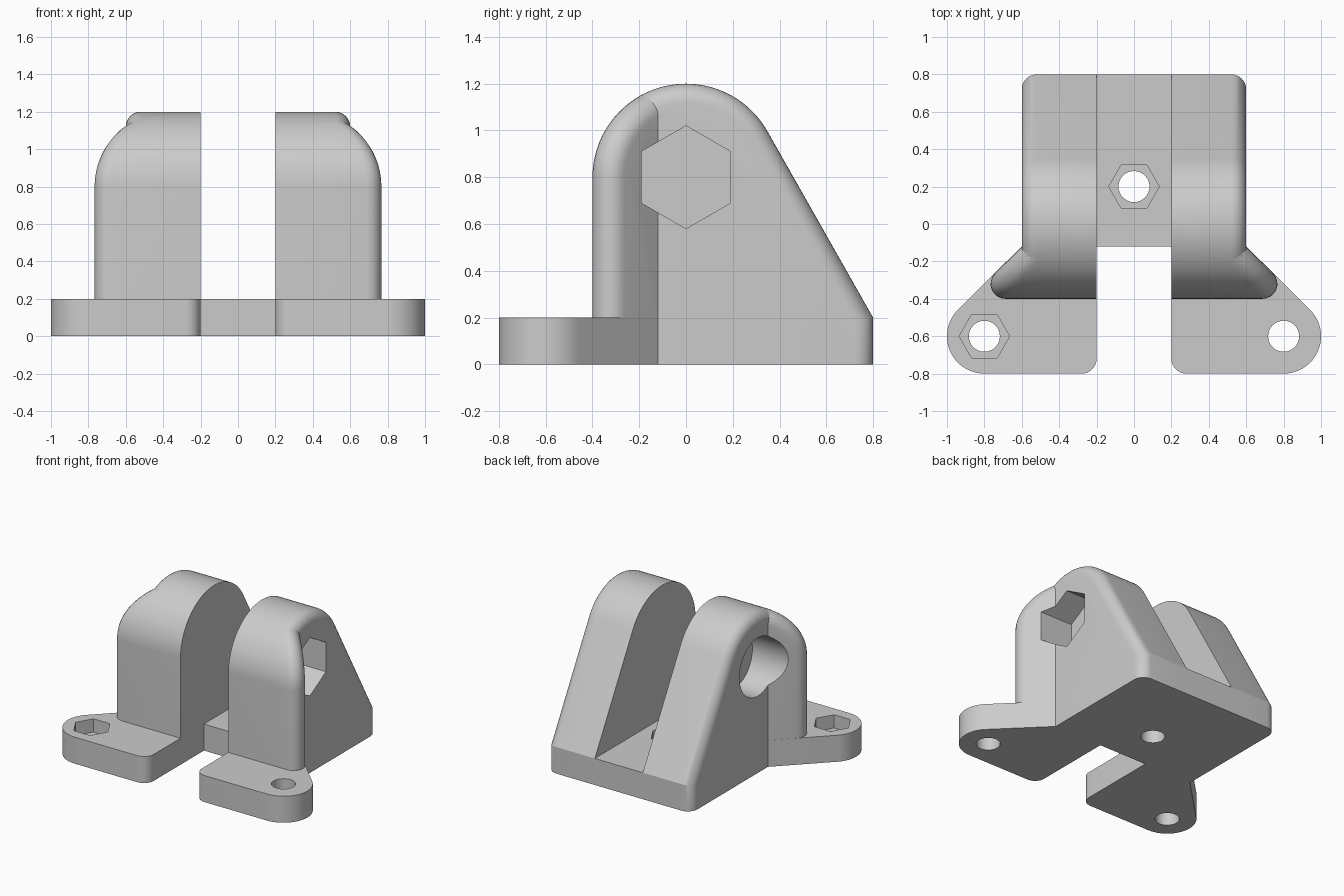
import bpy, bmesh
from math import pi, sin, cos, acos, radians
from mathutils import Vector, Matrix

if "Cube" in bpy.data.objects:
    bpy.data.objects.remove(bpy.data.objects["Cube"], do_unlink=True)

grey = bpy.data.materials.new("matte_grey")
grey.use_nodes = True
grey.diffuse_color = (0.6, 0.6, 0.6, 1)
grey.node_tree.nodes["Principled BSDF"].inputs["Base Color"].default_value = (0.6, 0.6, 0.6, 1)

ROUND = 0.08        # edge rounding
THICK = 0.2         # plate thickness
INNER = 0.2         # inner face of each upright
PIVOT = Vector((0, 0, 0.8))
BOSS = 0.4          # radius of the upright's top


def make_object(name, bm):
    bmesh.ops.recalc_face_normals(bm, faces=bm.faces)
    mesh = bpy.data.meshes.new(name)
    bm.to_mesh(mesh)
    bm.free()
    mesh.materials.append(grey)
    obj = bpy.data.objects.new(name, mesh)
    bpy.context.collection.objects.link(obj)
    return obj


def loft(name, rings):
    """Closed solid through rings of equal length."""
    bm = bmesh.new()
    rows = [[bm.verts.new(p) for p in ring] for ring in rings]
    n = len(rows[0])
    for a, b in zip(rows, rows[1:]):
        for i in range(n):
            j = (i + 1) % n
            bm.faces.new((a[i], a[j], b[j], b[i]))
    bm.faces.new(rows[0])
    bm.faces.new(rows[-1])
    return make_object(name, bm)


def prism(name, outline, z0, z1):
    return loft(name, [[(x, y, z) for x, y in outline] for z in (z0, z1)])


def arc(cx, cy, r, a0, a1, steps):
    return [(cx + r * cos(radians(a0 + (a1 - a0) * i / steps)),
             cy + r * sin(radians(a0 + (a1 - a0) * i / steps))) for i in range(steps + 1)]


def cylinder(name, centre, radius, length, sides, axis="Z", turn=0.0):
    """Cylinder starting at centre and running along +axis by length."""
    bm = bmesh.new()
    bmesh.ops.create_cone(bm, cap_ends=True, segments=sides, radius1=radius,
                          radius2=radius, depth=abs(length))
    m = Matrix.Translation((0, 0, length / 2)) @ Matrix.Rotation(turn, 4, "Z")
    if axis == "X":
        m = Matrix.Rotation(pi / 2, 4, "Y") @ m
    bm.transform(Matrix.Translation(centre) @ m)
    obj = make_object(name, bm)
    obj.hide_render = True
    return obj


def rounded_upright(name, profile, normal, dist, inner, side):
    """Extrude a side profile up to a plane, rolling a round edge between them."""
    steps = 8
    rings = [[(side * inner, p.y, p.z) for p, m in profile]]
    for k in range(steps + 1):
        t = k / steps
        ring = []
        for p, m in profile:
            s = p - ROUND * m
            s.x = (dist - ROUND - normal.y * s.y) / normal.x
            w = acos(m.normalized().dot(normal))
            q = s + ROUND * (sin((1 - t) * w) * m + sin(t * w) * normal) / sin(w)
            ring.append((side * q.x, q.y, q.z))
        rings.append(ring)
    return loft(name, rings)


def boss_point(deg):
    n = Vector((0, cos(radians(deg)), sin(radians(deg))))
    return PIVOT + BOSS * n, n


# Side profile: vertical front, round top, sloping back
front_n = Vector((0, -1, 0))
back_n = Vector((0, 1, 0))
tangent = 29.55
slope_n = boss_point(tangent)[1]
corner_n = (back_n + slope_n) / (1 + back_n.dot(slope_n))
front_arc = [boss_point(180 - 90 * i / 24) for i in range(25)]
back_arc = [boss_point(90 - (90 - tangent) * i / 16) for i in range(1, 17)]
main_profile = ([(Vector((0, -BOSS, 0)), front_n)] + front_arc + back_arc +
                [(Vector((0, 0.8, THICK)), corner_n), (Vector((0, 0.8, 0)), back_n)])
# The flare needs only the front half; its back is buried in the upright
flare_profile = ([(Vector((0, -BOSS, 0.1)), front_n)] + front_arc +
                 [(Vector((0, 0, 0.1)), Vector((0, 0, 1)))])

# Floor slab between the uprights
bracket = prism("bracket", [(-0.3, -0.12), (0.3, -0.12), (0.3, 0.8), (-0.3, 0.8)], 0, THICK)

# Uprights, their flared fronts and the feet
solids = []
foot = (arc(INNER + ROUND, -0.8 + ROUND, ROUND, 180, 270, 8) +
        arc(0.8, -0.6, 0.2, 270, 405, 24) + [(0.5, -0.02), (INNER, -0.02)])
for side, word in ((1, "left"), (-1, "right")):
    solids.append(rounded_upright(word + "_upright", main_profile,
                                  Vector((1, 0, 0)), 0.6, INNER, side))
    solids.append(rounded_upright(word + "_flare", flare_profile,
                                  Vector((1, 1, 0)).normalized(), 0.48 / 2 ** 0.5, 0.3, side))
    solids.append(prism(word + "_foot", [(side * x, y) for x, y in foot], 0, THICK))

# Pivot hole with a hexagonal recess on one side and a round one on the other
cutters = [
    cylinder("pivot_hole", PIVOT - Vector((1.2, 0, 0)), 0.12, 2.4, 48, "X"),
    cylinder("pivot_nut_recess", PIVOT + Vector((0.4, 0, 0)), 0.22, 0.8, 6, "X",
             0.0),
    cylinder("pivot_head_recess", PIVOT - Vector((0.4, 0, 0)), 0.22, -0.8, 48, "X"),
]
# Mounting holes with hexagonal recesses, points towards the sides
for x, y in ((0, 0.2), (0.8, -0.6), (-0.8, -0.6)):
    cutters.append(cylinder("screw_hole", (x, y, -0.1), 0.083, 0.5, 32))
    cutters.append(cylinder("screw_nut_recess", (x, y, 0.1), 0.135, 0.2, 6, "Z", pi / 2))


def point_hexagon(obj, axis):
    """Turn a hexagonal cutter so that a corner lies on the given axis."""
    co = [v.co for v in obj.data.vertices]
    mid = sum(co, Vector()) / len(co)
    reach = max(abs(c[axis] - mid[axis]) for c in co)
    radius = 0.22 if axis == 2 else 0.135
    if reach < radius * 0.95:
        spin = Matrix.Rotation(pi / 6, 4, "X" if axis == 2 else "Z")
        obj.data.transform(Matrix.Translation(mid) @ spin @ Matrix.Translation(-mid))


for c in cutters:
    if "nut" in c.name:
        point_hexagon(c, 2 if c.name.startswith("pivot") else 0)

# Fuse the solids, cut the holes, then drop the helpers
bpy.ops.object.select_all(action="DESELECT")
bpy.context.view_layer.objects.active = bracket
bracket.select_set(True)
for objs, op in ((solids, "UNION"), (cutters, "DIFFERENCE")):
    for o in objs:
        mod = bracket.modifiers.new(o.name, "BOOLEAN")
        mod.operation = op
        mod.solver = "EXACT"
        mod.object = o
        bpy.ops.object.modifier_apply(modifier=mod.name)
        bpy.data.objects.remove(o, do_unlink=True)

bpy.ops.object.shade_smooth_by_angle(angle=radians(25))
